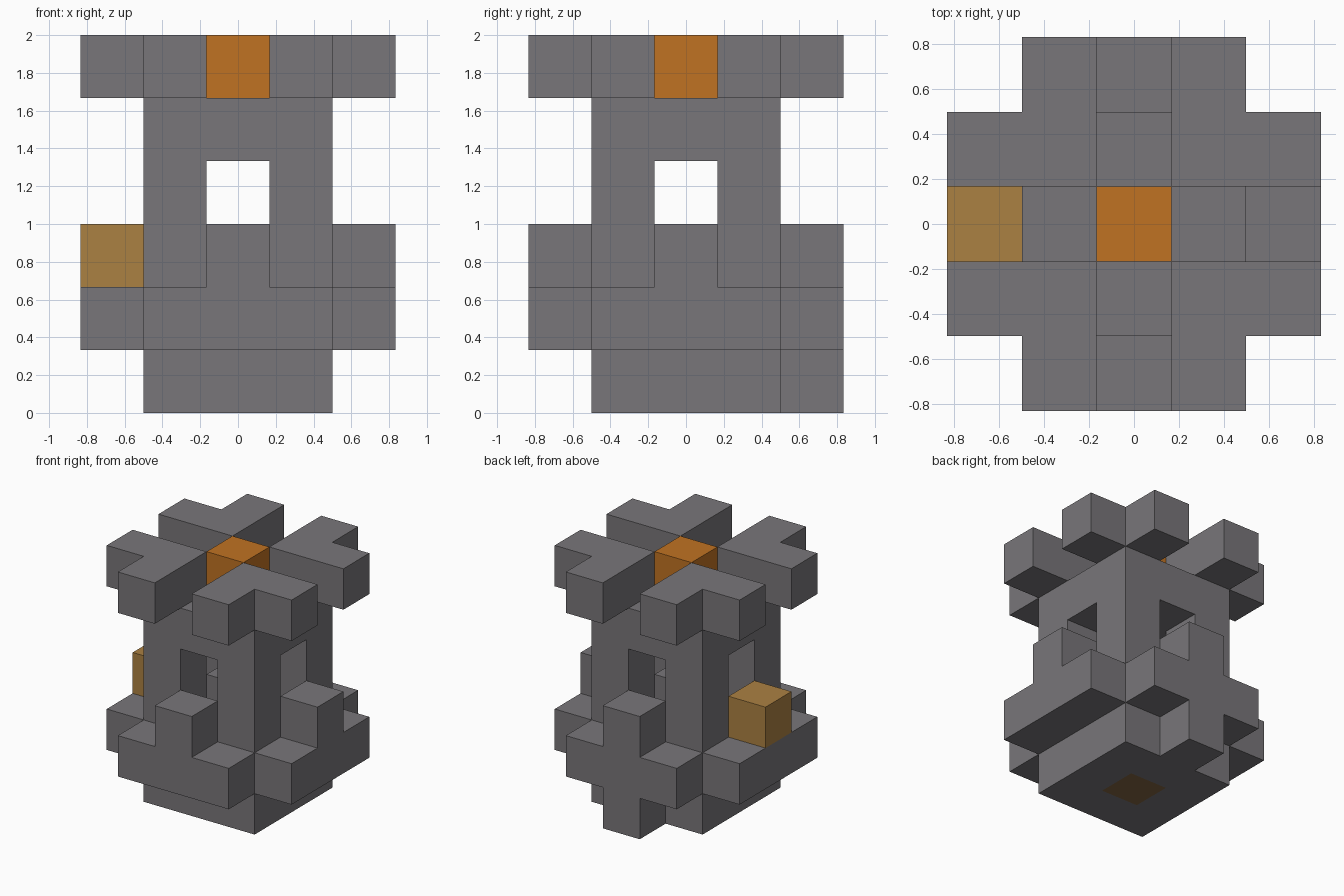
import bpy
import bmesh
from mathutils import Vector

U = 1 / 3  # edge of one cubic block

cube = bpy.data.objects.get("Cube")
if cube:
    bpy.data.objects.remove(cube, do_unlink=True)


def material(name, rgb):
    mat = bpy.data.materials.new(name)
    mat.use_nodes = True
    mat.diffuse_color = (*rgb, 1)
    bsdf = mat.node_tree.nodes["Principled BSDF"]
    bsdf.inputs["Base Color"].default_value = (*rgb, 1)
    bsdf.inputs["Roughness"].default_value = 0.9
    return mat


grey = material("stone_grey", (0.19, 0.182, 0.193))
orange = material("bright_orange", (0.53, 0.17, 0.016))
tan = material("tan_gold", (0.41, 0.22, 0.055))
brown = material("dull_brown", (0.23, 0.13, 0.055))


def block(xs, ys, zs):
    """Set of block cells filling three index ranges."""
    return {(x, y, z) for x in xs for y in ys for z in zs}


three = range(-1, 2)
sides = (-1, 1)
core = (0, 0)
parts = {}

# Square base and the stem that rises from its middle
parts["base"] = (block(three, three, range(2)) - {(0, 0, 0)}, grey)
parts["base_core"] = ({(0, 0, 0)}, brown)
parts["inner_stem"] = ({(0, 0, 2)}, grey)

# Four pillars leave windows between them, under a solid cap
parts["pillars"] = (block(sides, sides, range(2, 4)), grey)
parts["cap"] = (block(three, three, [4]), grey)

# Ledge on each side, with one raised block in its middle
for name, s in (("right", -1), ("left", 1)):
    parts[name + "_ledge"] = (block([2 * s], three, [1]), grey)
for name, s in (("front", -1), ("back", 1)):
    parts[name + "_ledge"] = (block(three, [2 * s], [1]), grey)
parts["front_ledge_block"] = ({(0, -2, 2)}, grey)
parts["back_ledge_block"] = ({(0, 2, 2)}, grey)
parts["left_ledge_block"] = ({(2, 0, 2)}, grey)
parts["right_gold_block"] = ({(-2, 0, 2)}, tan)
parts["back_foot"] = ({(0, 2, 0)}, grey)

# Crown: four L-shaped corners around the orange block
for yname, sy in (("front", -1), ("back", 1)):
    for xname, sx in (("right", -1), ("left", 1)):
        cells = {(sx, sy, 5), (2 * sx, sy, 5), (sx, 2 * sy, 5)}
        parts[f"{yname}_{xname}_crown"] = (cells, grey)
parts["crown_core"] = ({(0, 0, 5)}, orange)

solid = set().union(*(cells for cells, mat in parts.values()))


def build(name, cells, mat):
    """Skin the cells with quads wherever they meet open air."""
    bm = bmesh.new()
    for cell in cells:
        centre = (Vector(cell) + Vector((0, 0, 0.5))) * U
        for axis in range(3):
            for s in sides:
                n = Vector((0, 0, 0))
                n[axis] = s
                if tuple(int(c + d) for c, d in zip(cell, n)) in solid:
                    continue
                a = Vector((0, 0, 0))
                a[(axis + 1) % 3] = 1
                b = n.cross(a)
                corners = (a + b, b - a, -a - b, a - b)
                bm.faces.new([bm.verts.new(centre + (n + c) * U / 2)
                              for c in corners])
    bmesh.ops.remove_doubles(bm, verts=bm.verts, dist=0.001)
    if bm.faces:
        mesh = bpy.data.meshes.new(name)
        bm.to_mesh(mesh)
        mesh.materials.append(mat)
        bpy.context.collection.objects.link(bpy.data.objects.new(name, mesh))
    bm.free()


for part_name, (part_cells, part_mat) in parts.items():
    build(part_name, part_cells, part_mat)
